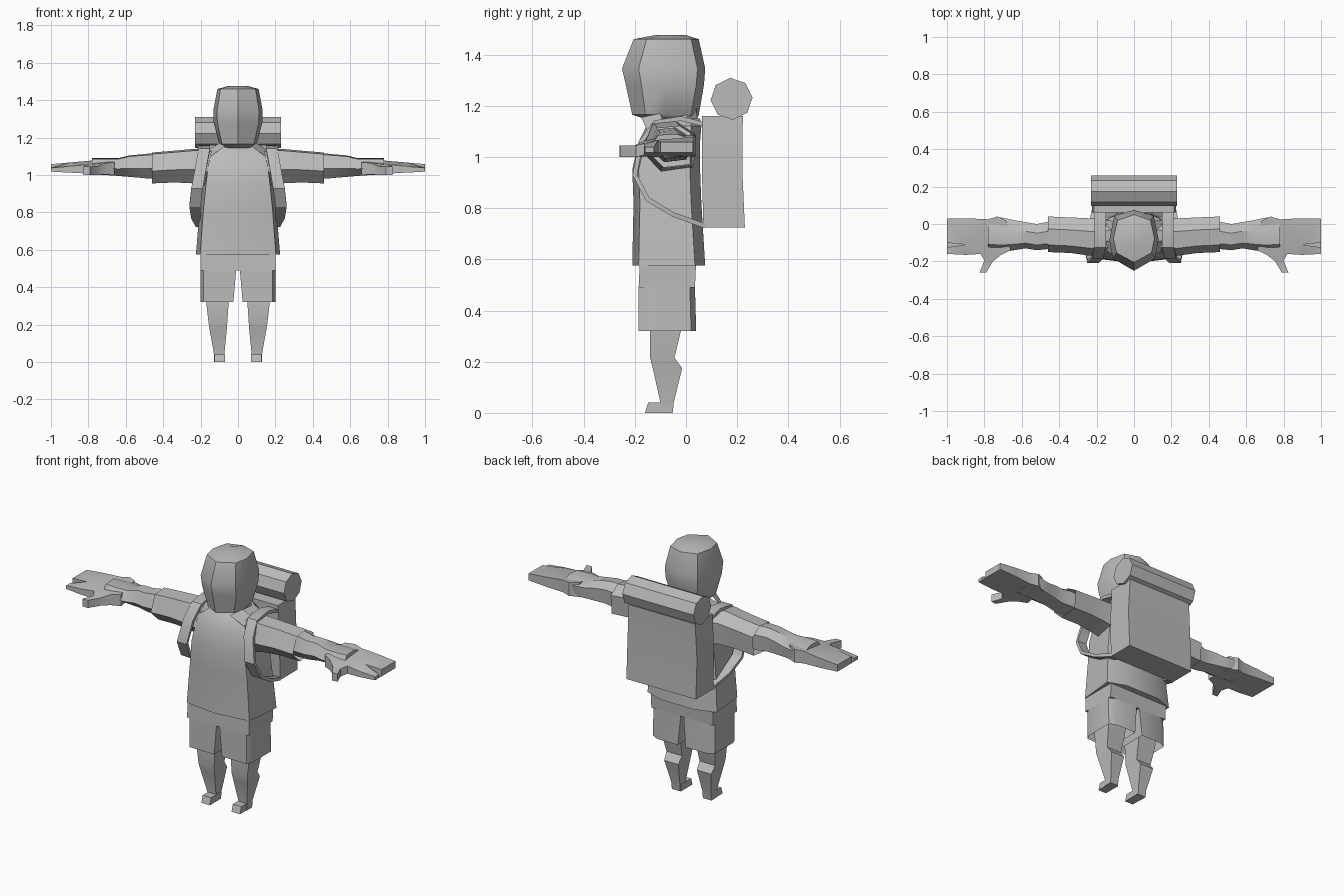
import bpy, bmesh, math
from mathutils import Vector

if "Cube" in bpy.data.objects:
    bpy.data.objects.remove(bpy.data.objects["Cube"])

grey = bpy.data.materials.new("plain_grey")
grey.diffuse_color = (0.5, 0.5, 0.5, 1)
grey.use_nodes = True
grey.node_tree.nodes["Principled BSDF"].inputs["Base Color"].default_value = grey.diffuse_color


def finish(name, bm, mirror=False, angle=30):
    bmesh.ops.recalc_face_normals(bm, faces=bm.faces[:])
    me = bpy.data.meshes.new(name)
    bm.to_mesh(me)
    bm.free()
    me.materials.append(grey)
    ob = bpy.data.objects.new(name, me)
    bpy.context.collection.objects.link(ob)
    bpy.ops.object.select_all(action='DESELECT')
    ob.select_set(True)
    bpy.context.view_layer.objects.active = ob
    bpy.ops.object.shade_smooth_by_angle(angle=math.radians(angle))
    if mirror:
        m = ob.modifiers.new("mirror", 'MIRROR')
        m.use_mirror_merge = False
    return ob


def loft(name, rings, cap_start=True, cap_end=True, mirror=False, angle=30):
    """Bridge rings of equal point count into a skin."""
    bm = bmesh.new()
    vs = [[bm.verts.new(p) for p in r] for r in rings]
    n = len(vs[0])
    for a, b in zip(vs, vs[1:]):
        for i in range(n):
            j = (i + 1) % n
            bm.faces.new((a[i], a[j], b[j], b[i]))
    if cap_start:
        bm.faces.new(vs[0])
    if cap_end:
        bm.faces.new(vs[-1])
    return finish(name, bm, mirror, angle)


def box_ring(x0, x1, y0, y1, z):
    return [(x0, y0, z), (x1, y0, z), (x1, y1, z), (x0, y1, z)]


def both_sides(half, z):
    """Half outline running front centre to back centre, closed by reflection."""
    return [(x, y, z) for x, y in half] + [(-x, y, z) for x, y in half[-2:0:-1]]


# Shirt body
def body_ring(z, w, yf, yb):
    return both_sides([(0, yf), (w * .9, yf + .025), (w, yb - .04), (w * .5, yb), (0, yb)], z)

loft("shirt_body", [body_ring(*r) for r in (
    (.575, .225, -.21, .075), (.82, .205, -.205, .06), (.95, .19, -.21, .055),
    (1.06, .175, -.185, .055), (1.12, .15, -.155, .06), (1.15, .10, -.13, .055))])

# Neck
loft("neck", [body_ring(1.1, .10, -.14, .05), body_ring(1.19, .075, -.13, .04)])

# Collar points
bm = bmesh.new()
cv = [bm.verts.new(p) for p in ((.07, -.175, 1.155), (.145, -.15, 1.10), (.15, -.09, 1.14), (.10, -.10, 1.17))]
for i in ((0, 1, 2), (0, 2, 3), (0, 3, 1), (1, 3, 2)):
    bm.faces.new([cv[k] for k in i])
finish("collar", bm, True)

# Head with a ridge down the face
def head_ring(z, w, yf, yb):
    d = yb - yf
    return both_sides([(0, yf), (w * .85, yf + d * .2), (w, yf + d * .5),
                       (w * .8, yb - .03), (0, yb)], z)

loft("head", [head_ring(*r) for r in (
    (1.145, .075, -.15, .04), (1.165, .10, -.21, .05), (1.28, .13, -.235, .07),
    (1.345, .132, -.25, .075), (1.46, .11, -.205, .05), (1.476, .05, -.12, .0))], angle=40)

# Shorts: waist part and two open leg tubes
loft("shorts_waist", [box_ring(-.2, .2, -.185, .035, .49), box_ring(-.2, .2, -.18, .04, .60)])
def short_ring(z, xi, xo, yf, yb):
    return [(xi, yf, z), (xo - .015, yf, z), (xo, yf + .03, z), (xo, yb - .02, z),
            (xo - .04, yb, z), (xi, yb, z)]

loft("shorts_leg", [short_ring(.32, .025, .2, -.185, .04),
                    short_ring(.49, .01, .2, -.185, .035)], cap_start=False, mirror=True)

# Legs and feet
loft("leg", [box_ring(*r) for r in (
    (.045, .175, -.14, -.01, .42), (.05, .17, -.14, -.02, .32), (.057, .158, -.14, -.045, .215),
    (.06, .152, -.13, -.015, .175), (.073, .128, -.10, -.048, .04), (.073, .128, -.10, -.052, .0))],
    mirror=True)
loft("foot", [box_ring(.07, .125, -.16, -.055, 0), box_ring(.07, .125, -.148, -.055, .04)], mirror=True)

# Sleeves and arms: six-sided tubes running outward
def tube_ring(x, y0, y1, z0, z1):
    w, h = y1 - y0, z1 - z0
    return [(x, y0, z0 + h * .4), (x, y0 + w * .2, z1 - h * .05), (x, y0 + w * .65, z1),
            (x, y1, z1 - h * .25), (x, y1 - w * .05, z0 + h * .08), (x, y0 + w * .35, z0)]

loft("sleeve", [tube_ring(*r) for r in (
    (.12, -.165, .04, .93, 1.135), (.23, -.17, .03, .955, 1.14),
    (.34, -.155, .035, .96, 1.13), (.46, -.15, .04, .955, 1.12))], cap_end=False, mirror=True)
loft("arm", [tube_ring(*r) for r in (
    (.36, -.13, .01, .98, 1.105), (.47, -.135, .01, .98, 1.115), (.52, -.14, .0, .985, 1.11),
    (.58, -.13, .01, .99, 1.105), (.64, -.14, .02, .995, 1.09), (.71, -.15, .035, 1.0, 1.09),
    (.78, -.14, .02, 1.0, 1.09))], mirror=True)

# Hand: outline with thumb and a split between fingers, given a tapering thickness
outline = [(.68, .015), (.73, .04), (.78, .025), (.88, .03), (1.0, .028), (1.0, -.10), (.90, -.11),
           (1.0, -.125), (1.0, -.16), (.90, -.165), (.82, -.16), (.80, -.195), (.825, -.258),
           (.79, -.26), (.755, -.20), (.71, -.165), (.66, -.14)]
bm = bmesh.new()
top, low = [], []
for x, y in outline:
    t = (x - .66) / .34
    thumb = y < -.18
    hi = 1.045 if thumb else 1.088 - .03 * t - (.02 if y < -.11 else 0)
    lo = 1.0 if thumb else 1.0 + .018 * t
    top.append(bm.verts.new((x, y, hi)))
    low.append(bm.verts.new((x, y, lo)))
n = len(outline)
caps = [bm.faces.new(top), bm.faces.new(low[::-1])]
for i in range(n):
    j = (i + 1) % n
    bm.faces.new((top[i], low[i], low[j], top[j]))
bmesh.ops.triangulate(bm, faces=caps)
finish("hand", bm, True)

# Backpack
loft("backpack", [box_ring(-.225, .225, .068, .23, .725), box_ring(-.225, .225, .062, .22, .95),
                  box_ring(-.215, .215, .062, .222, 1.16)])

# Bedroll: eight-sided roll lying across the pack
roll = []
for x in (-.23, .23):
    roll.append([(x, .178 + .082 * math.cos(k * math.pi / 4 + .06),
                  1.227 + .082 * math.sin(k * math.pi / 4 + .06)) for k in range(8)])
loft("bedroll", roll)

# Shoulder straps: flat band following a path (inner x, outer x, y, z)
path = ((.15, .21, .08, 1.125), (.15, .21, -.02, 1.15), (.15, .21, -.12, 1.135),
        (.165, .225, -.175, 1.06), (.188, .25, -.2, .93), (.2, .26, -.15, .835),
        (.2, .25, -.05, .775), (.18, .225, .075, .73))
rings = []
for i, (xi, xo, y, z) in enumerate(path):
    a, b = path[max(i - 1, 0)], path[min(i + 1, len(path) - 1)]
    d = Vector((0, b[2] - a[2], b[3] - a[3])).normalized()
    ny, nz = -d.z * .009, d.y * .009
    rings.append([(xi, y + ny, z + nz), (xo, y + ny, z + nz),
                  (xo, y - ny, z - nz), (xi, y - ny, z - nz)])
loft("shoulder_strap", rings, mirror=True)
